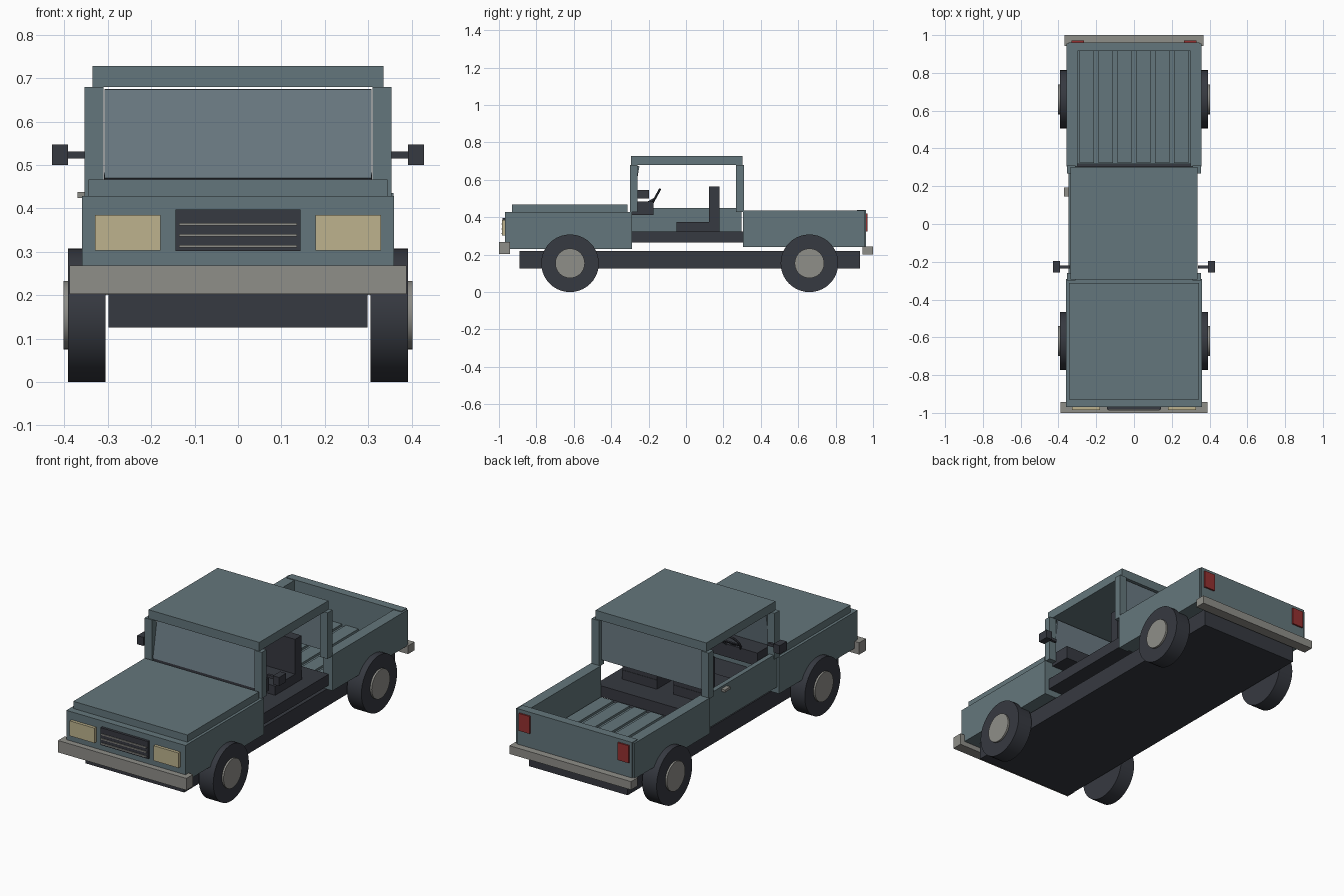
import bpy
from math import radians, pi

old = bpy.data.objects.get("Cube")
if old:
    bpy.data.objects.remove(old, do_unlink=True)


def material(name, rgb):
    m = bpy.data.materials.new(name)
    m.use_nodes = True
    m.diffuse_color = (*rgb, 1)
    m.node_tree.nodes["Principled BSDF"].inputs["Base Color"].default_value = (*rgb, 1)
    return m


PAINT = material("teal_paint", (0.127, 0.183, 0.2))
GLASS = material("window_glass", (0.145, 0.195, 0.225))
DARK = material("dark_trim", (0.037, 0.041, 0.052))
METAL = material("grey_metal", (0.275, 0.272, 0.25))
LAMP = material("headlight_cream", (0.51, 0.45, 0.27))
RED = material("tail_red", (0.3, 0.03, 0.03))


def finish(name, mat):
    ob = bpy.context.object
    ob.name = name
    ob.data.materials.clear()
    ob.data.materials.append(mat)
    return ob


def box(name, mat, x, y, z, tilt=0):
    """Box from (low, high) ranges on each axis."""
    spans = (x, y, z)
    bpy.ops.mesh.primitive_cube_add(size=1, location=[(a + b) / 2 for a, b in spans])
    ob = finish(name, mat)
    ob.scale = [b - a for a, b in spans]
    ob.rotation_euler.x = tilt
    return ob


def pair(name, mat, x, y, z):
    """The same box on both sides."""
    box("left_" + name, mat, x, y, z)
    box("right_" + name, mat, (-x[1], -x[0]), y, z)


def disc(name, mat, x, y, z, r):
    """Cylinder lying along x."""
    bpy.ops.mesh.primitive_cylinder_add(vertices=40, radius=r, depth=x[1] - x[0],
                                        location=(sum(x) / 2, y, z), rotation=(0, pi / 2, 0))
    ob = finish(name, mat)
    bpy.ops.object.shade_smooth_by_angle(angle=radians(35))
    return ob


# Chassis and bumpers
box("chassis", DARK, (-.298, .298), (-.89, .93), (.125, .22))
box("front_bumper", METAL, (-.388, .388), (-1, -.942), (.203, .268))
box("rear_bumper", METAL, (-.368, .368), (.943, 1), (.2, .245))

# Hood and front face
box("front_body", PAINT, (-.36, .36), (-.968, -.29), (.23, .428))
box("hood", PAINT, (-.345, .345), (-.93, -.312), (.428, .467))
pair("headlight", LAMP, (.179, .329), (-.984, -.968), (.303, .385))
box("grille", DARK, (-.144, .144), (-.982, -.968), (.302, .397))
for i in range(3):
    z = .313 + i * .025
    box(f"grille_bar_{i + 1}", METAL, (-.136, .136), (-.987, -.982), (z - .003, z + .003))

# Cab shell
box("cab_floor", DARK, (-.335, .335), (-.29, .305), (.265, .325))
pair("front_pillar", PAINT, (.31, .354), (-.3, -.26), (.428, .68))
pair("rear_pillar", PAINT, (.31, .354), (.267, .31), (.428, .68))
box("roof", PAINT, (-.335, .335), (-.295, .303), (.68, .728))
box("windshield", GLASS, (-.308, .308), (-.277, -.267), (.467, .675), tilt=radians(-10))
box("rear_window", GLASS, (-.308, .308), (.284, .292), (.46, .675))

# Single door on the right side
box("right_door", PAINT, (-.348, -.322), (-.288, .297), (.265, .45))
box("door_handle", METAL, (-.37, -.348), (.145, .192), (.424, .438))

# Door mirrors
pair("mirror_arm", DARK, (.34, .394), (-.235, -.22), (.515, .531))
pair("mirror", DARK, (.392, .429), (-.258, -.197), (.5, .547))

# Interior
box("dashboard", DARK, (-.309, .309), (-.29, -.175), (.412, .483))
for side, sx in (("left", .155), ("right", -.155)):
    x = (sx - .105, sx + .105)
    box(side + "_seat_cushion", DARK, x, (-.05, .18), (.325, .375))
    box(side + "_seat_back", DARK, x, (.122, .178), (.375, .565))
bpy.ops.mesh.primitive_torus_add(major_radius=.052, minor_radius=.006, major_segments=28,
                                 minor_segments=8, location=(-.16, -.165, .503),
                                 rotation=(radians(61), 0, 0))
finish("steering_wheel", DARK)
bpy.ops.object.shade_smooth_by_angle(angle=radians(35))
box("steering_spoke", DARK, (-.21, -.11), (-.168, -.162), (.497, .509), tilt=radians(-29))
box("steering_column", DARK, (-.167, -.153), (-.225, -.163), (.478, .49), tilt=radians(29))

# Cargo bed
box("bed_floor", PAINT, (-.3, .3), (.318, .918), (.24, .262))
for i in range(6):
    x = -.25 + i * .1
    box(f"bed_slat_{i + 1}", PAINT, (x - .038, x + .038), (.322, .915), (.262, .274))
pair("bed_side", PAINT, (.3, .358), (.305, .955), (.24, .435))
box("tailgate", PAINT, (-.348, .348), (.915, .962), (.24, .439))
pair("tail_light", RED, (.266, .332), (.962, .971), (.325, .42))

# Wheels
for end, y in (("front", -.62), ("rear", .66)):
    for side, s in (("left", 1), ("right", -1)):
        disc(f"{end}_{side}_tyre", DARK, sorted((s * .305, s * .392)), y, .154, .154)
        disc(f"{end}_{side}_hub", METAL, sorted((s * .38, s * .402)), y, .154, .079)
